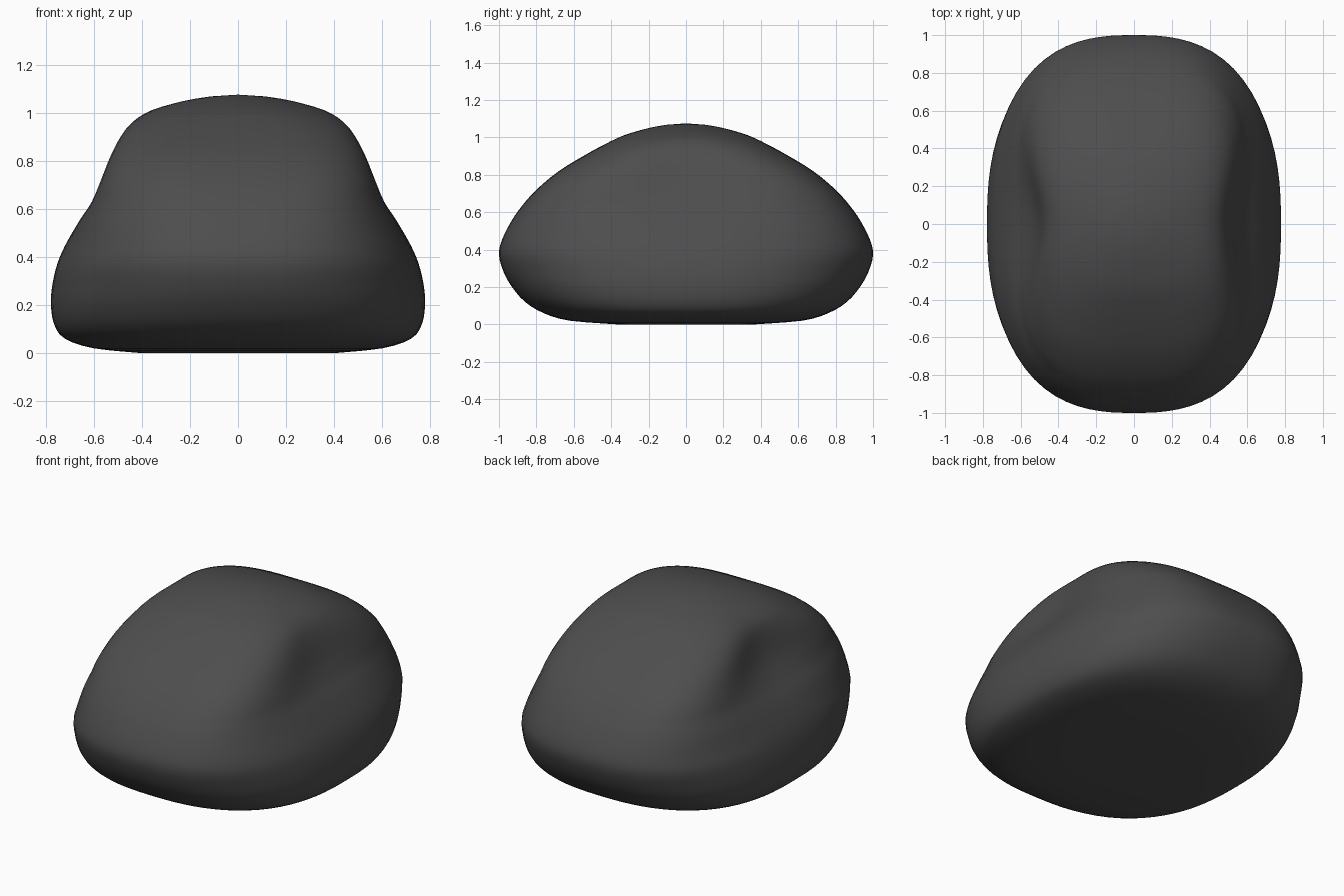
import bpy, bmesh, math

if "Cube" in bpy.data.objects:
    bpy.data.objects.remove(bpy.data.objects["Cube"])

# Horizontal sections: height, half width x, half depth y, squareness, left pinch, right pinch
SECTIONS = [
    (0.000, 0.40, 0.36, 2.3, 0.00, 0.00),
    (0.020, 0.60, 0.62, 2.4, 0.00, 0.00),
    (0.060, 0.72, 0.76, 2.5, 0.00, 0.00),
    (0.120, 0.765, 0.86, 2.5, 0.00, 0.00),
    (0.200, 0.778, 0.93, 2.5, 0.00, 0.00),
    (0.280, 0.773, 0.975, 2.5, 0.00, 0.00),
    (0.370, 0.752, 1.00, 2.6, 0.00, 0.00),
    (0.450, 0.718, 0.985, 2.7, 0.00, 0.00),
    (0.550, 0.660, 0.935, 2.9, 0.03, 0.01),
    (0.630, 0.608, 0.88, 3.1, 0.07, 0.04),
    (0.720, 0.570, 0.80, 3.3, 0.12, 0.07),
    (0.820, 0.530, 0.68, 3.3, 0.12, 0.07),
    (0.900, 0.488, 0.55, 3.1, 0.08, 0.05),
    (0.960, 0.440, 0.44, 2.8, 0.04, 0.03),
    (1.010, 0.360, 0.335, 2.4, 0.01, 0.01),
    (1.050, 0.220, 0.20, 2.1, 0.00, 0.00),
    (1.068, 0.110, 0.10, 2.0, 0.00, 0.00),
]
STEPS, SIDES = 3, 80


def spline(p, t):
    """Smooth interpolation through the section table."""
    i = min(int(t), len(p) - 2)
    f = t - i
    q = [p[max(0, min(len(p) - 1, i + k))] for k in (-1, 0, 1, 2)]
    return [0.5 * (2 * b + (c - a) * f + (2 * a - 5 * b + 4 * c - d) * f * f
                   + (3 * b - a - 3 * c + d) * f ** 3) for a, b, c, d in zip(*q)]


def ring(z, a, b, n, left, right):
    """Rounded-rectangle outline, waisted at the middle of each long side."""
    pts = []
    for k in range(SIDES):
        ang = 2 * math.pi * k / SIDES
        c, s = math.cos(ang), math.sin(ang)
        r = (abs(c) ** n + abs(s) ** n) ** (-1 / n)
        x, y = c * r, s * r
        pinch = left if x < 0 else right
        pts.append((x * (1 - pinch * math.exp(-(y / 0.45) ** 2)), y))
    hi, lo = max(p[0] for p in pts), -min(p[0] for p in pts)
    return [(a * x / (hi if x > 0 else lo), b * y, max(z, 0)) for x, y in pts]


# Soft rounded body
bm = bmesh.new()
count = (len(SECTIONS) - 1) * STEPS
rings = [[bm.verts.new(co) for co in ring(*spline(SECTIONS, i / STEPS))]
         for i in range(count + 1)]
for low, high in zip(rings, rings[1:]):
    for k in range(SIDES):
        j = (k + 1) % SIDES
        bm.faces.new((low[k], low[j], high[j], high[k]))
base = bm.verts.new((0, 0, 0))
top = bm.verts.new((0, 0, 1.075))
for k in range(SIDES):
    j = (k + 1) % SIDES
    bm.faces.new((base, rings[0][j], rings[0][k]))
    bm.faces.new((top, rings[-1][k], rings[-1][j]))
for f in bm.faces:
    f.smooth = True
bmesh.ops.recalc_face_normals(bm, faces=bm.faces)
mesh = bpy.data.meshes.new("cushion_body")
bm.to_mesh(mesh)
bm.free()
body = bpy.data.objects.new("cushion_body", mesh)
bpy.context.collection.objects.link(body)

# Dark grey surface
mat = bpy.data.materials.new("dark_grey")
mat.diffuse_color = (0.075, 0.075, 0.075, 1)
mat.use_nodes = True
mat.node_tree.nodes["Principled BSDF"].inputs["Base Color"].default_value = mat.diffuse_color
mesh.materials.append(mat)
